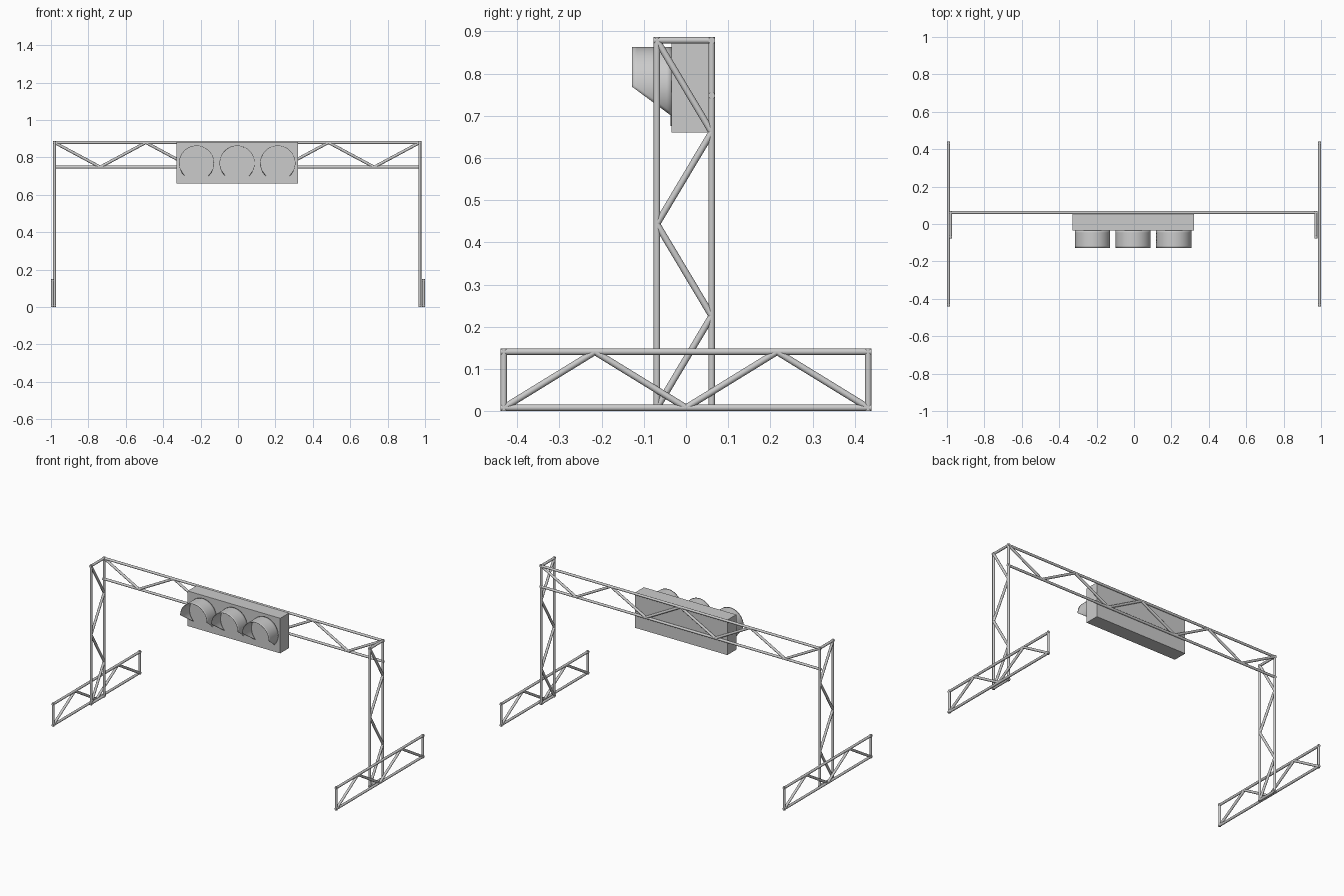
import bpy, bmesh, math
from mathutils import Vector, Matrix

if "Cube" in bpy.data.objects:
    bpy.data.objects.remove(bpy.data.objects["Cube"])

R = 0.0078          # pipe radius
CX = -0.0045        # gantry centre in x


def finish(name, bm, smooth=True):
    me = bpy.data.meshes.new(name)
    bm.to_mesh(me)
    bm.free()
    ob = bpy.data.objects.new(name, me)
    bpy.context.collection.objects.link(ob)
    if smooth:
        bpy.context.view_layer.objects.active = ob
        ob.select_set(True)
        bpy.ops.object.shade_smooth_by_angle(angle=math.radians(35))
        ob.select_set(False)
    return ob


def pipe(bm, a, b, ext=0.0):
    a, b = Vector(a), Vector(b)
    d = (b - a).normalized()
    a, b = a - d * ext, b + d * ext
    m = Matrix.Translation((a + b) / 2) @ d.to_track_quat('Z', 'Y').to_matrix().to_4x4()
    bmesh.ops.create_cone(bm, cap_ends=True, segments=16, radius1=R, radius2=R,
                          depth=(b - a).length, matrix=m)


def truss(name, place, length, low, high, bays, start_high=False, ends=True):
    """Flat truss: rails along u from 0 to length at v = low/high, zigzag web between."""
    bm = bmesh.new()
    for v in (low, high):
        pipe(bm, place(0, v), place(length, v), R)
    if ends:
        for u in (0, length):
            pipe(bm, place(u, low), place(u, high), R)
    pts = [place(length * i / bays, high if (i % 2 == 0) == start_high else low)
           for i in range(bays + 1)]
    for a, b in zip(pts, pts[1:]):
        pipe(bm, a, b)
    return finish(name, bm)


# feet and posts, one each side
YF, YB = -0.069, 0.061
for side, s in (("left", -1), ("right", 1)):
    fx, px = s * 0.992, CX + s * 0.9765
    truss(side + "_foot", lambda u, v: (fx, u - 0.432, v), 0.864, R, 0.1405, 4)
    truss(side + "_post", lambda u, v: (px, v, u + R), 0.879 - R, YF, YB, 4)

# overhead beam
truss("top_beam", lambda u, v: (CX - 0.9765 + u, YB, v), 1.953, 0.748, 0.879, 8,
      start_high=True, ends=False)

# light housing
FRONT, BACK = -0.034, 0.056
bm = bmesh.new()
bmesh.ops.create_cube(bm, size=1, matrix=Matrix.Translation((CX, (FRONT + BACK) / 2, 0.771))
                      @ Matrix.Diagonal((0.648, BACK - FRONT, 0.222, 1)))
finish("light_housing", bm, False)

# lenses with hoods whose lower edges sweep back towards the housing
LR, LZ, DEPTH, N, ROWS = 0.093, 0.769, 0.094, 40, 8
for i, name in enumerate(("left", "middle", "right")):
    x = CX + (i - 1) * 0.217
    bm = bmesh.new()
    bmesh.ops.create_cone(bm, cap_ends=True, segments=48, radius1=LR, radius2=LR, depth=0.004,
                          matrix=Matrix.Translation((x, FRONT - 0.001, LZ))
                          @ Matrix.Rotation(math.pi / 2, 4, 'X'))
    finish(name + "_lens", bm)

    bm = bmesh.new()
    rows = []
    for j in range(ROWS + 1):
        t = j / ROWS                                  # 0 at the mouth, 1 at the housing
        low = math.asin(0.74 * t)
        rows.append([bm.verts.new((x + LR * math.cos(a), FRONT - DEPTH * (1 - t),
                                   LZ + LR * math.sin(a)))
                     for a in (-low + (math.pi + 2 * low) * k / N for k in range(N + 1))])
    for r0, r1 in zip(rows, rows[1:]):
        for k in range(N):
            bm.faces.new((r0[k], r0[k + 1], r1[k + 1], r1[k]))
    bmesh.ops.recalc_face_normals(bm, faces=bm.faces)
    hood = finish(name + "_hood", bm)
    mod = hood.modifiers.new("thickness", 'SOLIDIFY')
    mod.thickness = 0.002
    mod.offset = 0
